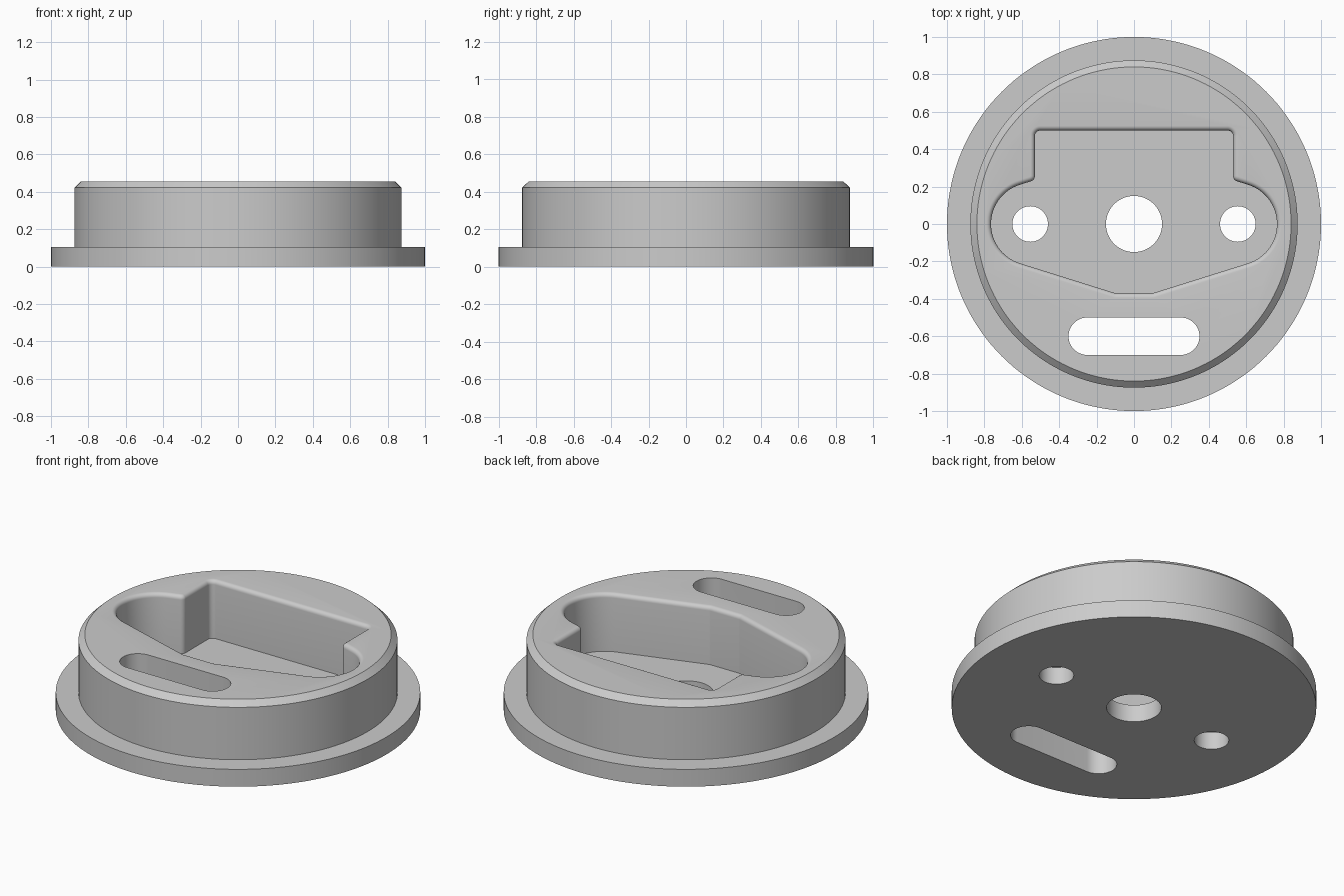
import bpy, bmesh, math
from mathutils import Vector

if "Cube" in bpy.data.objects:
    bpy.data.objects.remove(bpy.data.objects["Cube"])

TOP, FLOOR, FILLET = 0.455, 0.105, 0.025

grey = bpy.data.materials.new("plain grey")
grey.use_nodes = True
colour = (0.6, 0.6, 0.6, 1)
grey.diffuse_color = colour
grey.node_tree.nodes["Principled BSDF"].inputs["Base Color"].default_value = colour


def loft(name, rings):
    """Closed solid through a stack of matching rings, bottom to top."""
    bm = bmesh.new()
    loops = [[bm.verts.new(p) for p in ring] for ring in rings]
    n = len(loops[0])
    for low, high in zip(loops, loops[1:]):
        for i in range(n):
            j = (i + 1) % n
            bm.faces.new((low[i], low[j], high[j], high[i]))
    bm.faces.new(loops[0][::-1])
    bm.faces.new(loops[-1])
    bmesh.ops.recalc_face_normals(bm, faces=bm.faces)
    mesh = bpy.data.meshes.new(name)
    bm.to_mesh(mesh)
    bm.free()
    mesh.materials.append(grey)
    obj = bpy.data.objects.new(name, mesh)
    bpy.context.collection.objects.link(obj)
    return obj


def circle(radius, z, cx=0, n=144):
    return [(cx + radius * math.cos(math.tau * i / n),
             radius * math.sin(math.tau * i / n), z) for i in range(n)]


def rounded(corners):
    """Round each (x, y, radius) corner; give points with outward normals."""
    result = []
    for i, (x, y, r) in enumerate(corners):
        p = Vector((x, y))
        u = (Vector(corners[i - 1][:2]) - p).normalized()
        v = (Vector(corners[(i + 1) % len(corners)][:2]) - p).normalized()
        half = u.angle(v) / 2
        centre = p + (u + v).normalized() * r / math.sin(half)
        start = p + u * r / math.tan(half) - centre
        end = p + v * r / math.tan(half) - centre
        a = math.atan2(start.y, start.x)
        sweep = math.atan2(start.x * end.y - start.y * end.x, start.dot(end))
        steps = max(4, round(abs(sweep) * 12))
        for k in range(steps + 1):
            t = a + sweep * k / steps
            d = Vector((math.cos(t), math.sin(t)))
            result.append((centre + d * r, d if sweep > 0 else -d))
    return result


def cut(body, cutter):
    cutter.hide_render = True
    mod = body.modifiers.new("cut", "BOOLEAN")
    mod.operation = "DIFFERENCE"
    mod.solver = "EXACT"
    mod.object = cutter
    bpy.context.view_layer.objects.active = body
    bpy.ops.object.modifier_apply(modifier=mod.name)
    bpy.data.objects.remove(cutter)


# Flanged drum with a chamfered rim
body = loft("flanged_body", [circle(r, z) for r, z in
            ((1, 0), (1, FLOOR), (0.875, FLOOR), (0.875, 0.422), (0.84, TOP))])

# Pocket outline: rounded side lobes, square back, tapered front
half = [(0.1, -0.37, 0.03), (1.28, 0, 0.22), (0.53, 0.235, 0.03), (0.53, 0.5, 0.03)]
outline = rounded(half + [(-x, y, r) for x, y, r in reversed(half)])


def pocket_ring(offset, z):
    return [(*(p + n * offset), z) for p, n in outline]


# Pocket walls end in a rounded lip
rings = [pocket_ring(0, FLOOR)]
for k in range(7):
    t = math.pi / 2 * k / 6
    rings.append(pocket_ring(FILLET * (1 - math.cos(t)), TOP - FILLET * (1 - math.sin(t))))
rings.append(pocket_ring(FILLET, TOP + 0.1))
cut(body, loft("pocket_cutter", rings))

# Centre hole and two side holes
for cx, r in ((0, 0.15), (-0.555, 0.095), (0.555, 0.095)):
    cut(body, loft("hole_cutter", [circle(r, -0.1, cx, 64), circle(r, 0.3, cx, 64)]))

# Front slot, straight through
slot = []
for side in (1, -1):
    for k in range(25):
        t = math.pi * (k / 24 - 0.5)
        slot.append((side * (0.25 + 0.1 * math.cos(t)), -0.6 + side * 0.1 * math.sin(t)))
cut(body, loft("slot_cutter", [[(x, y, z) for x, y in slot] for z in (-0.1, 0.6)]))

# Smooth curved walls, keep the edges crisp
bpy.ops.object.select_all(action="DESELECT")
body.select_set(True)
bpy.context.view_layer.objects.active = body
bpy.ops.object.shade_smooth_by_angle(angle=math.radians(30))
